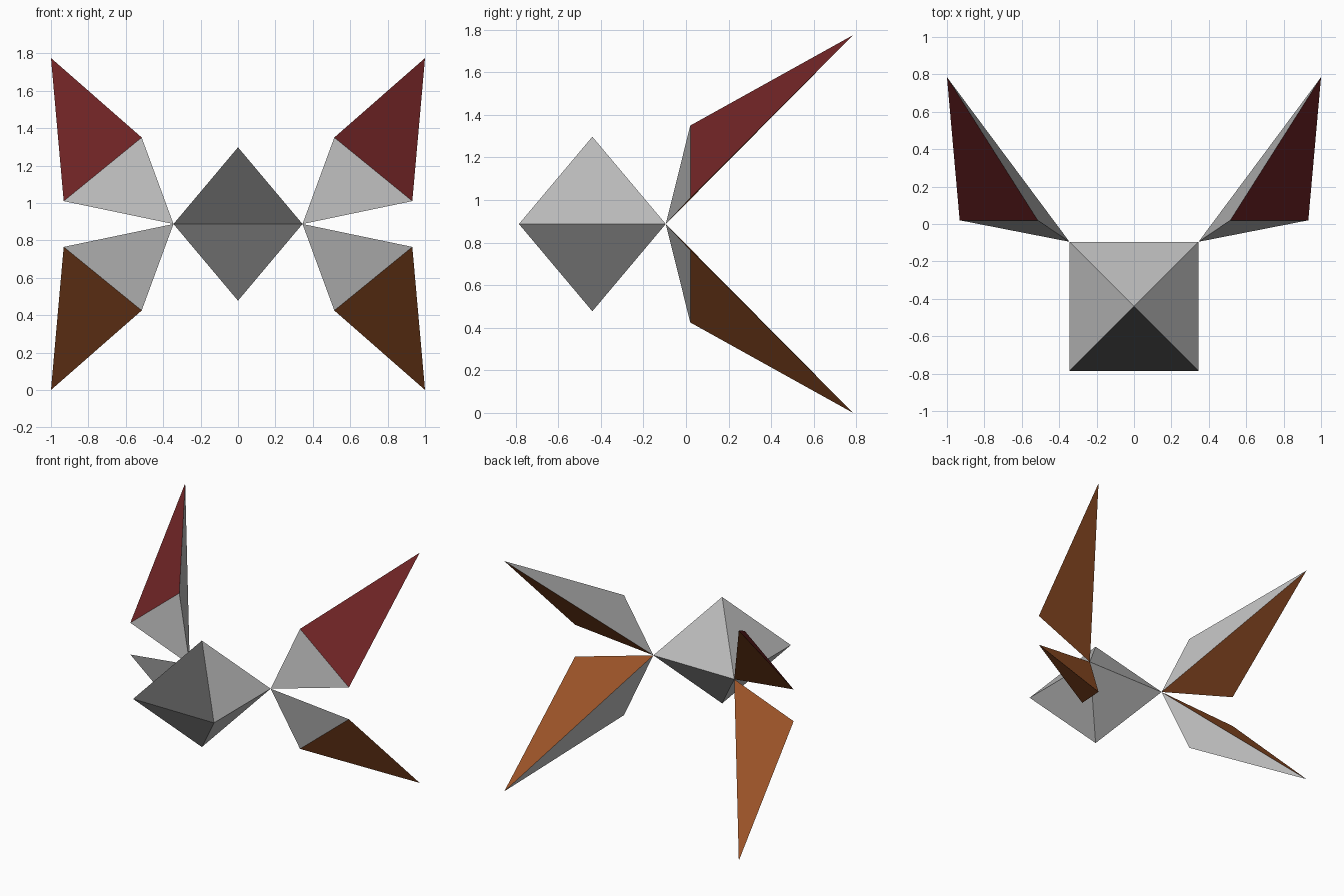
import bpy, bmesh
from mathutils import Vector

if "Cube" in bpy.data.objects:
    bpy.data.objects.remove(bpy.data.objects["Cube"])

MID = 0.8875  # height of the symmetry plane


def material(name, rgb):
    m = bpy.data.materials.new(name)
    m.diffuse_color = (*rgb, 1)
    m.use_nodes = True
    m.node_tree.nodes["Principled BSDF"].inputs["Base Color"].default_value = m.diffuse_color
    return m


grey = material("hull grey", (0.5, 0.5, 0.5))
dark = material("dark window", (0.09, 0.09, 0.09))
red = material("dark red", (0.164, 0.018, 0.019))
orange = material("burnt orange", (0.326, 0.087, 0.021))


def hull(name, points, mats, rule):
    """Convex solid through the points; rule(normal) gives each face its material."""
    bm = bmesh.new()
    for p in points:
        bm.verts.new(p)
    bmesh.ops.convex_hull(bm, input=bm.verts[:])
    bmesh.ops.recalc_face_normals(bm, faces=bm.faces[:])
    bm.normal_update()
    for f in bm.faces:
        f.material_index = rule(f)
    me = bpy.data.meshes.new(name)
    bm.to_mesh(me)
    bm.free()
    for m in mats:
        me.materials.append(m)
    ob = bpy.data.objects.new(name, me)
    bpy.context.collection.objects.link(ob)


# Cockpit body: octahedron with a dark upper front face
R, H, CY = 0.345, 0.41, -0.44
ring = [(sx * R, CY + sy * R, MID) for sx in (-1, 1) for sy in (-1, 1)]
hull("cockpit_body", ring + [(0, CY, MID + H), (0, CY, MID - H)], [grey, dark],
     lambda f: int(f.normal.y < -0.5 and f.normal.z > 0.3))

# Four wings: tetrahedra hinged on the rear corners of the body
hinge, inner, outer, tip = ((0.345, -0.095, 0), (0.515, 0.02, 0.4625),
                            (0.932, 0.02, 0.1225), (1.0, 0.785, 0.8875))
for side, sx in (("left", -1), ("right", 1)):
    for level, sz, front in (("upper", 1, red), ("lower", -1, orange)):
        pts = [Vector((sx * x, y, MID + sz * z)) for x, y, z in (hinge, inner, outer, tip)]

        def paint(f, pts=pts):
            # the face without the hinge is the front panel,
            # the face without the inner corner is the orange panel
            def has(p):
                return any((v.co - p).length < 1e-4 for v in f.verts)
            return 1 if not has(pts[0]) else 2 if not has(pts[1]) else 0

        hull(f"{level}_{side}_wing", pts, [grey, front, orange], paint)
